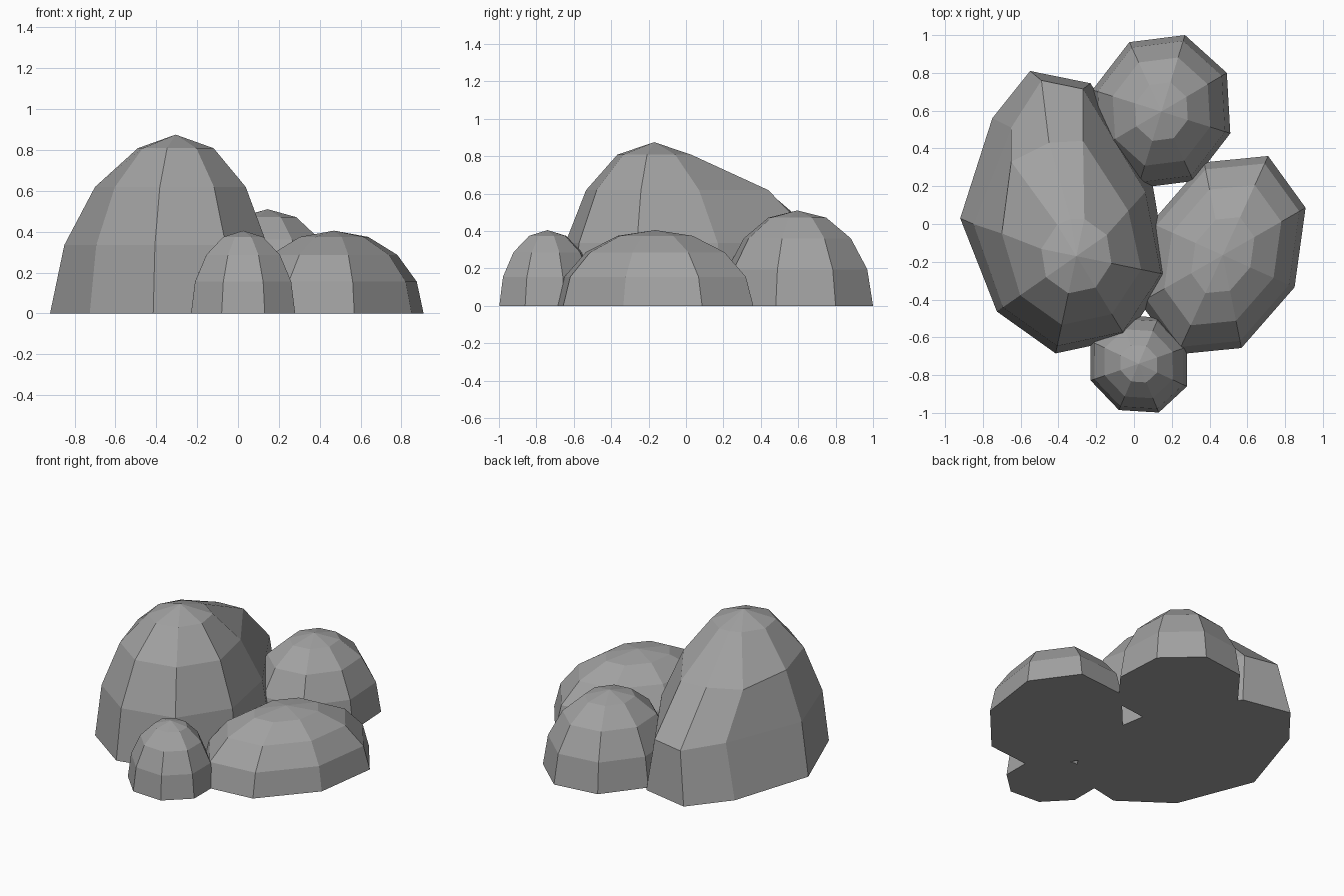
import bpy
import bmesh
from math import sin, cos, pi
from mathutils import Vector

cube = bpy.data.objects.get("Cube")
if cube:
    bpy.data.objects.remove(cube, do_unlink=True)

# Single stone colour
stone = bpy.data.materials.new("stone_grey")
stone.use_nodes = True
grey = (0.36, 0.36, 0.36, 1)
stone.diffuse_color = grey
bsdf = next(n for n in stone.node_tree.nodes if n.type == 'BSDF_PRINCIPLED')
bsdf.inputs["Base Color"].default_value = grey
bsdf.inputs["Roughness"].default_value = 0.9

LEVELS = 4


def dome_rings(centre, a, b, height, columns=range(8)):
    """Half-ellipsoid rings; a and b are two base corners a quarter turn apart."""
    c, a, b = Vector(centre), Vector(a), Vector(b)
    rings = []
    for level in range(LEVELS):
        lat = level * pi / 8
        ring = []
        for k in columns:
            p = c + (a * cos(k * pi / 4) + b * sin(k * pi / 4)) * cos(lat)
            ring.append(Vector((p.x, p.y, height * sin(lat))))
        rings.append(ring)
    return rings


def build_rock(name, rings, apex):
    """Skin the rings, closing them with an apex fan and a flat base."""
    bm = bmesh.new()
    rows = [[bm.verts.new(p) for p in ring] for ring in rings]
    top = bm.verts.new(apex)
    n = len(rows[0])
    for i in range(n):
        j = (i + 1) % n
        for low, high in zip(rows, rows[1:]):
            bm.faces.new((low[i], low[j], high[j], high[i]))
        bm.faces.new((rows[-1][i], rows[-1][j], top))
    bm.faces.new(rows[0][::-1])
    bmesh.ops.recalc_face_normals(bm, faces=bm.faces)
    mesh = bpy.data.meshes.new(name)
    bm.to_mesh(mesh)
    bm.free()
    mesh.materials.append(stone)
    obj = bpy.data.objects.new(name, mesh)
    bpy.context.collection.objects.link(obj)
    return obj


# Three plain rounded rocks: centre, two base corners, height
for name, centre, a, b, height in (
    ("side_rock", (0.47, -0.165), (0.38, -0.17), (0.24, 0.525), 0.405),
    ("back_rock", (0.145, 0.595), (0.365, -0.115), (0.125, 0.405), 0.51),
    ("small_front_rock", (0.025, -0.74), (0.255, -0.12), (0.105, 0.245), 0.405),
):
    build_rock(name, dome_rings(centre, a, b, height), (*centre, height))

# Large rock: same dome with one extra column, its back pulled out to a sloping tail
centre, height = (-0.305, -0.17), 0.875
big = dome_rings(centre, (0.485, -0.1), (0.11, 0.515), height,
                 (0, 1, 2, 2.5, 3, 4, 5, 6, 7))
tail = (
    ((0.10, 0.20), (-0.23, 0.745), (-0.55, 0.81), (-0.75, 0.56), (-0.92, 0.03)),
    ((0.06, 0.17), (-0.27, 0.715), (-0.49, 0.76), (-0.65, 0.51), (-0.85, 0.0)),
    ((-0.03, 0.07), (-0.27, 0.44), (-0.45, 0.43), (-0.65, 0.33), (-0.70, -0.05)),
)
for ring, moved in zip(big, tail):
    for point, xy in zip(ring[1:], moved):
        point.xy = xy
build_rock("large_rock", big, (*centre, height))
